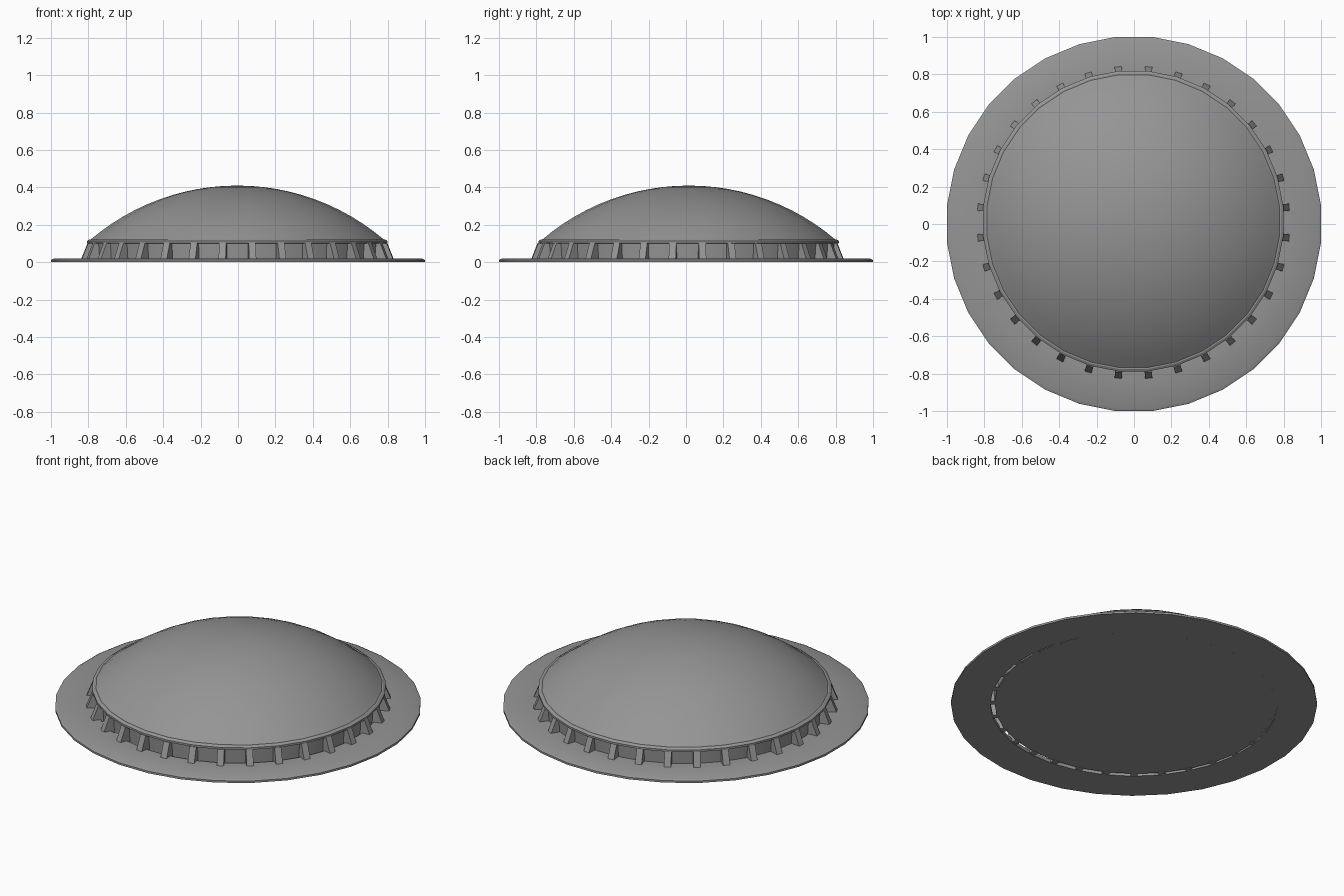
import bpy, bmesh, math
from mathutils import Matrix

if "Cube" in bpy.data.objects:
    bpy.data.objects.remove(bpy.data.objects["Cube"])

SIDES = 32
STEP = 2 * math.pi / SIDES
FLAT = 1 / math.cos(STEP / 2)      # corner radius for a given flat-to-centre radius

grey = bpy.data.materials.new("plain grey")
grey.use_nodes = True
colour = (0.3, 0.3, 0.3, 1)
grey.diffuse_color = colour
grey.node_tree.nodes["Principled BSDF"].inputs["Base Color"].default_value = colour


def finish(name, bm, location=(0, 0, 0), smooth=True):
    bmesh.ops.recalc_face_normals(bm, faces=bm.faces)
    mesh = bpy.data.meshes.new(name)
    bm.to_mesh(mesh)
    bm.free()
    mesh.materials.append(grey)
    obj = bpy.data.objects.new(name, mesh)
    bpy.context.collection.objects.link(obj)
    obj.location = location
    if smooth:
        bpy.ops.object.select_all(action='DESELECT')
        obj.select_set(True)
        bpy.context.view_layer.objects.active = obj
        bpy.ops.object.shade_smooth_by_angle(angle=math.radians(30))
    return obj


def lathe(name, profile, location=(0, 0, 0), closed=True):
    """Turn a (radius, height) profile; a zero radius becomes a pole."""
    bm = bmesh.new()
    rings = []
    for r, z in profile:
        if r < 1e-6:
            rings.append([bm.verts.new((0, 0, z))] * SIDES)
        else:
            rings.append([bm.verts.new((r * FLAT * math.cos((i + 0.5) * STEP),
                                        r * FLAT * math.sin((i + 0.5) * STEP), z))
                          for i in range(SIDES)])
    pairs = list(zip(rings, rings[1:]))
    if closed:
        pairs.append((rings[-1], rings[0]))
    for a, b in pairs:
        for i in range(SIDES):
            j = (i + 1) % SIDES
            corners = list(dict.fromkeys((a[i], a[j], b[j], b[i])))
            bm.faces.new(corners)
    return finish(name, bm, location)


# Wide flat flange with an open middle
lathe("base_flange", [(0.785, 0), (1.0, 0), (1.0, 0.012), (0.985, 0.02), (0.785, 0.02)])

# The upper parts sit a touch off the flange centre
OFFSET = (-0.004, 0.015, 0)

# Drum wall with its closed floor
lathe("drum_wall", [(0, 0.004), (0.775, 0.004), (0.782, 0.108)], OFFSET, closed=False)

# Collar lip around the top of the drum
lathe("collar", [(0.77, 0.098), (0.803, 0.102), (0.803, 0.114), (0.79, 0.122), (0.77, 0.122)],
      OFFSET)

# Shallow dome as a spherical cap
rim, bottom, top = 0.785, 0.12, 0.41
height = top - bottom
radius = (rim ** 2 + height ** 2) / (2 * height)
arc = math.asin(rim / radius)
cap = [(radius * math.sin(arc * k / 12), top - radius * (1 - math.cos(arc * k / 12)))
       for k in range(12, -1, -1)]
lathe("dome", cap, OFFSET, closed=False)

# Sloping buttress ribs around the drum
bm = bmesh.new()
side = [(0.76, 0.003), (0.843, 0.003), (0.803, 0.104), (0.76, 0.104)]
half = 0.019
for n in range(SIDES):
    turn = Matrix.Rotation((n + 0.5) * STEP, 4, 'Z')
    face = bm.faces.new([bm.verts.new((x, -half, z)) for x, z in side])
    out = bmesh.ops.extrude_face_region(bm, geom=[face], use_keep_orig=True)
    moved = [v for v in out["geom"] if isinstance(v, bmesh.types.BMVert)]
    bmesh.ops.translate(bm, verts=moved, vec=(0, 2 * half, 0))
    bmesh.ops.transform(bm, matrix=turn, verts=moved + list(face.verts))
finish("buttress_ribs", bm, (-0.003, 0.008, 0), smooth=False)
